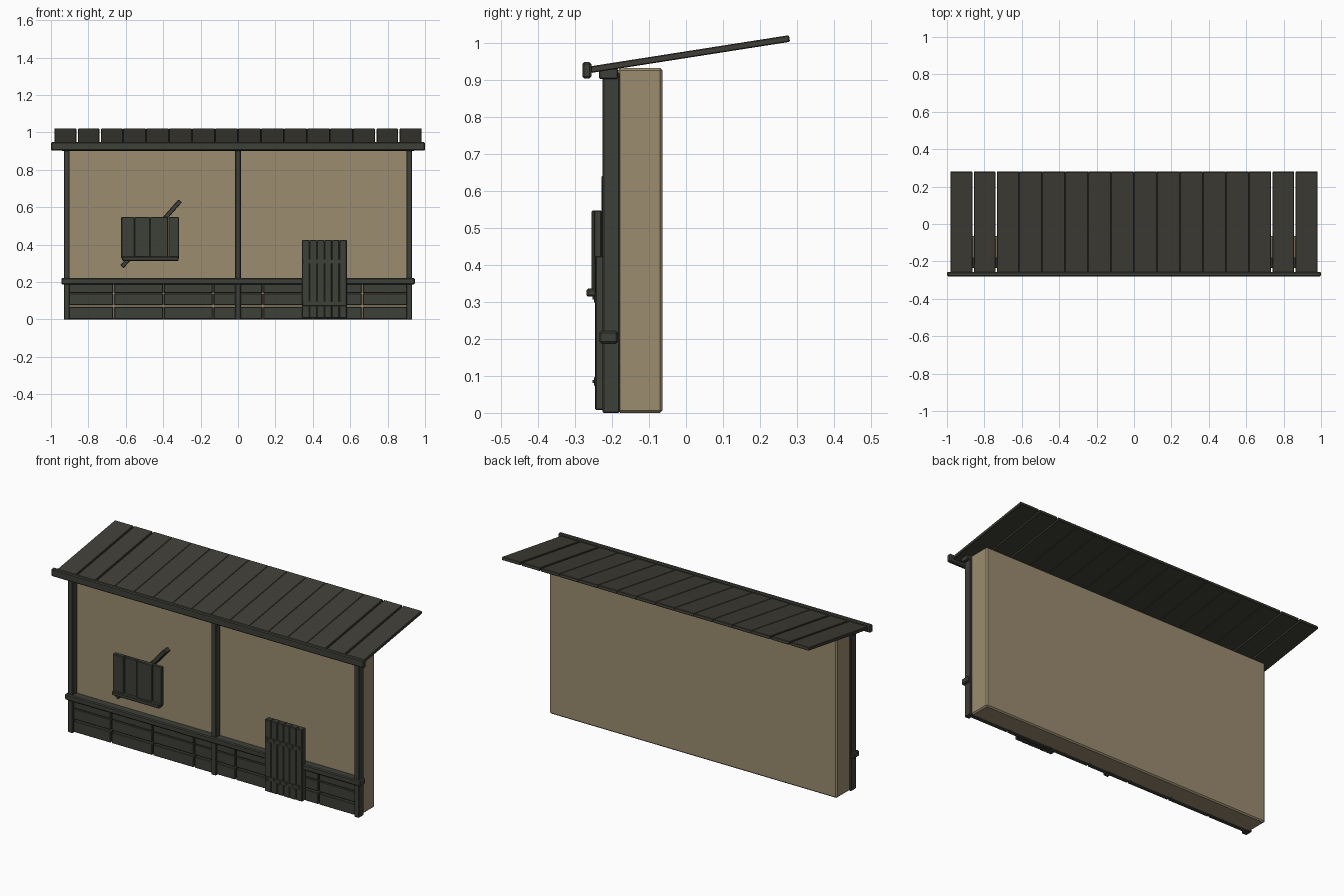
import bpy, bmesh, math, random
from mathutils import Matrix, Vector

random.seed(4)
if "Cube" in bpy.data.objects:
    bpy.data.objects.remove(bpy.data.objects["Cube"], do_unlink=True)


def material(name, rgb):
    m = bpy.data.materials.new(name)
    m.use_nodes = True
    m.diffuse_color = (*rgb, 1)
    m.node_tree.nodes["Principled BSDF"].inputs["Base Color"].default_value = (*rgb, 1)
    return m


PLASTER = material("tan plaster", (0.328, 0.262, 0.162))
TIMBER = material("dark timber", (0.048, 0.050, 0.040))
ROOFING = material("dark roof boards", (0.049, 0.047, 0.037))


def boxes(name, mat, spans, bevel=0.003, matrix=None):
    """One object from boxes, each given as x, y and z ranges."""
    bm = bmesh.new()
    for span in spans:
        size = Vector([b - a for a, b in span])
        mid = Vector([(a + b) / 2 for a, b in span])
        bmesh.ops.create_cube(bm, size=1, matrix=Matrix.Translation(mid) @ Matrix.Diagonal((*size, 1)))
    if bevel:
        bmesh.ops.bevel(bm, geom=bm.edges[:], offset=bevel, segments=1, affect="EDGES")
    me = bpy.data.meshes.new(name)
    bm.to_mesh(me)
    bm.free()
    me.materials.append(mat)
    ob = bpy.data.objects.new(name, me)
    bpy.context.collection.objects.link(ob)
    if matrix:
        ob.matrix_world = matrix
    return ob


# Plaster wall
boxes("wall", PLASTER, [((-0.92, 0.92), (-0.185, -0.063), (0, 0.932))], 0.007)

# Upright posts
for name, x in (("right_post", -0.916), ("centre_post", 0), ("left_post", 0.916)):
    boxes(name, TIMBER, [((x - 0.015, x + 0.015), (-0.225, -0.18), (0, 0.92))])

# Horizontal beams
boxes("waist_rail", TIMBER, [((-0.945, 0.945), (-0.235, -0.184), (0.188, 0.221))], 0.005)
boxes("top_plate", TIMBER, [((-0.945, 0.945), (-0.235, -0.184), (0.902, 0.931))])
boxes("eave_beam", TIMBER, [((-1, 1), (-0.28, -0.256), (0.904, 0.948))], 0.005)

# Cladding boards in three rows below the rail
pitch = 1.86 / 7
rows = ((0.003, 0.068), (0.077, 0.138), (0.141, 0.19))
cladding = []
for i in range(7):
    x = -0.93 + i * pitch
    for row in rows:
        cladding.append(((x + 0.003, x + pitch - 0.003), (-0.212, -0.179), row))
boxes("lower_cladding", TIMBER, cladding)

# Sloping roof boards, with open joints near both ends
width = 1.965 / 16
roof = []
for i in range(16):
    x = -0.9825 + i * width
    left_gap = 0.004 if i in (1, 2, 14, 15) else 0.0003
    right_gap = 0.004 if i in (0, 1, 13, 14) else 0.0003
    roof.append(((x + left_gap, x + width - right_gap), (-0.267, 0.277), (-0.009, 0.009)))
slope = Matrix.Translation((0, 0.006, 0.969)) @ Matrix.Rotation(math.radians(8.9), 4, "X")
boxes("roof_boards", ROOFING, roof, 0.0025, slope)

# Plank door with cross battens and nails
step = 0.24 / 6
planks = []
for i in range(6):
    x = 0.342 + i * step
    front = -0.246 + random.uniform(0, 0.004)
    planks.append(((x + 0.0005, x + step - 0.0005), (front, -0.21), (0.008, 0.424)))
boxes("door_planks", TIMBER, planks)
heights = (0.085, 0.31)
boxes("door_battens", TIMBER,
      [((0.346, 0.578), (-0.248, -0.23), (z - 0.012, z + 0.012)) for z in heights], 0.001)
nails = []
for z in heights:
    for i in range(6):
        x = 0.342 + (i + 0.5) * step
        nails.append(((x - 0.004, x + 0.004), (-0.253, -0.24), (z - 0.004, z + 0.004)))
boxes("door_nails", TIMBER, nails, 0)

# Window shutter of four boards
edges = (-0.625, -0.553, -0.47, -0.373, -0.315)
shutter = []
for i, (a, b) in enumerate(zip(edges, edges[1:])):
    shutter.append(((a + 0.0005, b - 0.0005), (-0.255 + 0.006 * (i % 2), -0.228), (0.325, 0.547)))
boxes("shutter_boards", TIMBER, shutter)
boxes("shutter_sill", TIMBER, [((-0.62, -0.317), (-0.269, -0.23), (0.314, 0.336))], 0.004)

# Diagonal brace behind the shutter
tilt = Matrix.Translation((-0.465, -0.207, 0.458)) @ Matrix.Rotation(-math.radians(48.5), 4, "Y")
boxes("shutter_brace", TIMBER,
      [((-0.235, 0.235), (-0.022, 0.022), (-0.012, 0.012))], 0.003, tilt)
